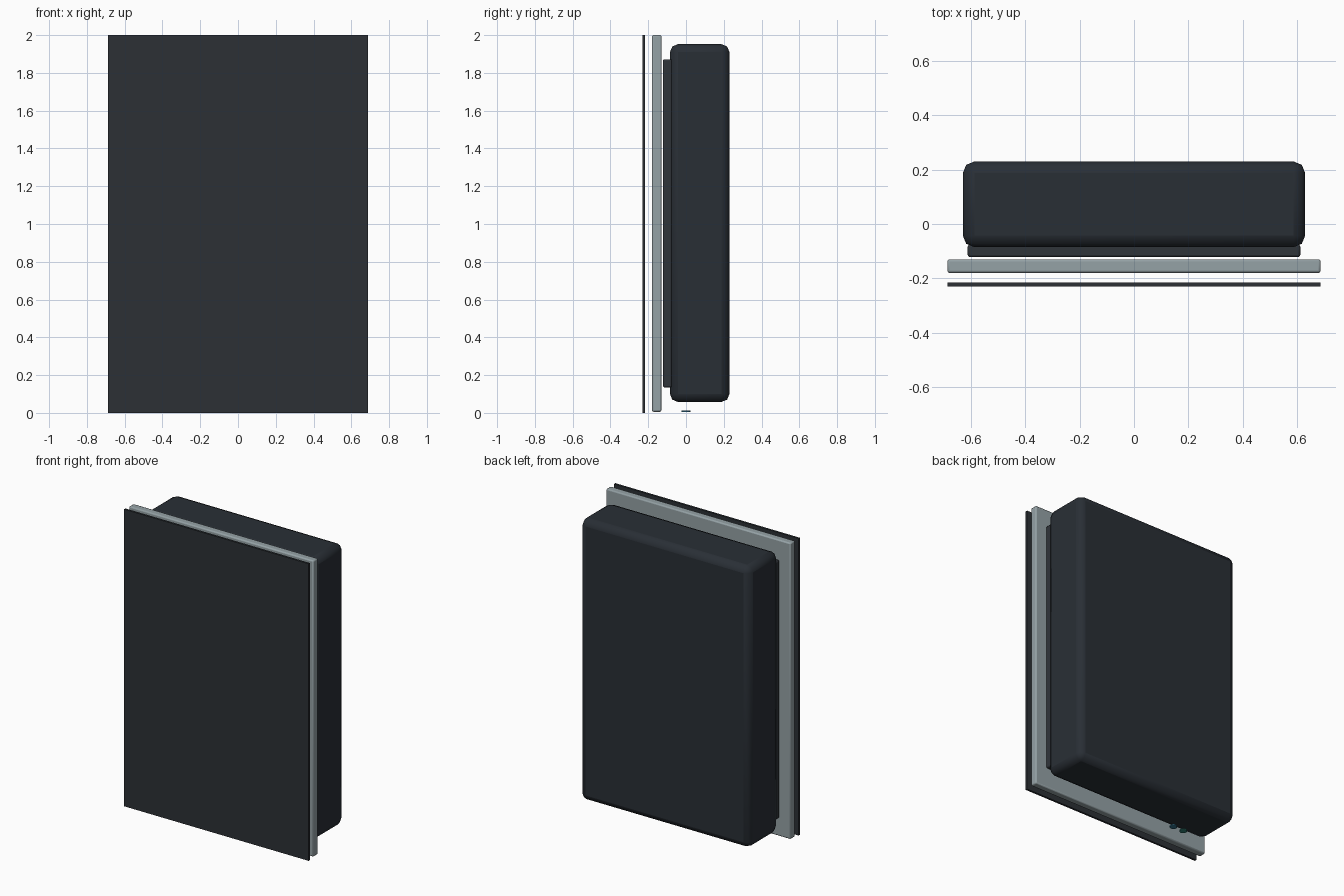
import bpy
from math import radians

if "Cube" in bpy.data.objects:
    bpy.data.objects.remove(bpy.data.objects["Cube"])


def material(name, rgb):
    m = bpy.data.materials.new(name)
    m.diffuse_color = (*rgb, 1)
    m.use_nodes = True
    m.node_tree.nodes["Principled BSDF"].inputs["Base Color"].default_value = m.diffuse_color
    return m


def finish(ob, name, mat, bevel=0, segments=2):
    ob.name = name
    ob.data.materials.append(mat)
    if bevel:
        mod = ob.modifiers.new("Bevel", 'BEVEL')
        mod.width, mod.segments = bevel, segments
        bpy.ops.object.shade_smooth_by_angle(angle=radians(30))


def box(name, x, y, z, mat, bevel=0, segments=2):
    """Box from (min, max) ranges on each axis."""
    bpy.ops.mesh.primitive_cube_add(
        size=1, location=[(a + b) / 2 for a, b in (x, y, z)])
    ob = bpy.context.object
    ob.scale = [b - a for a, b in (x, y, z)]
    bpy.ops.object.transform_apply(location=False, rotation=False, scale=True)
    finish(ob, name, mat, bevel, segments)


shell = material("shell", (0.022, 0.028, 0.036))
gasket = material("gasket", (0.03, 0.035, 0.042))
frame = material("frame", (0.30, 0.36, 0.38))
screen = material("screen", (0.025, 0.03, 0.036))
blue = material("blue", (0.03, 0.16, 0.26))
green = material("green", (0.03, 0.22, 0.18))

# Layers from back to front
box("rear_housing", (-0.63, 0.63), (-0.085, 0.23), (0.058, 1.952), shell, 0.042)
box("spacer", (-0.612, 0.612), (-0.122, -0.075), (0.135, 1.872), gasket, 0.008)
box("front_frame", (-0.687, 0.687), (-0.18, -0.13), (0.006, 2.0), frame, 0.008)
box("front_panel", (-0.687, 0.687), (-0.23, -0.216), (0.0, 2.0), screen)

# Indicator discs under the housing
for name, x, mat in (("indicator_a", -0.32, blue), ("indicator_b", -0.40, green)):
    bpy.ops.mesh.primitive_cylinder_add(
        vertices=16, radius=0.024, depth=0.008, location=(x, 0, 0.008))
    finish(bpy.context.object, name, mat)
